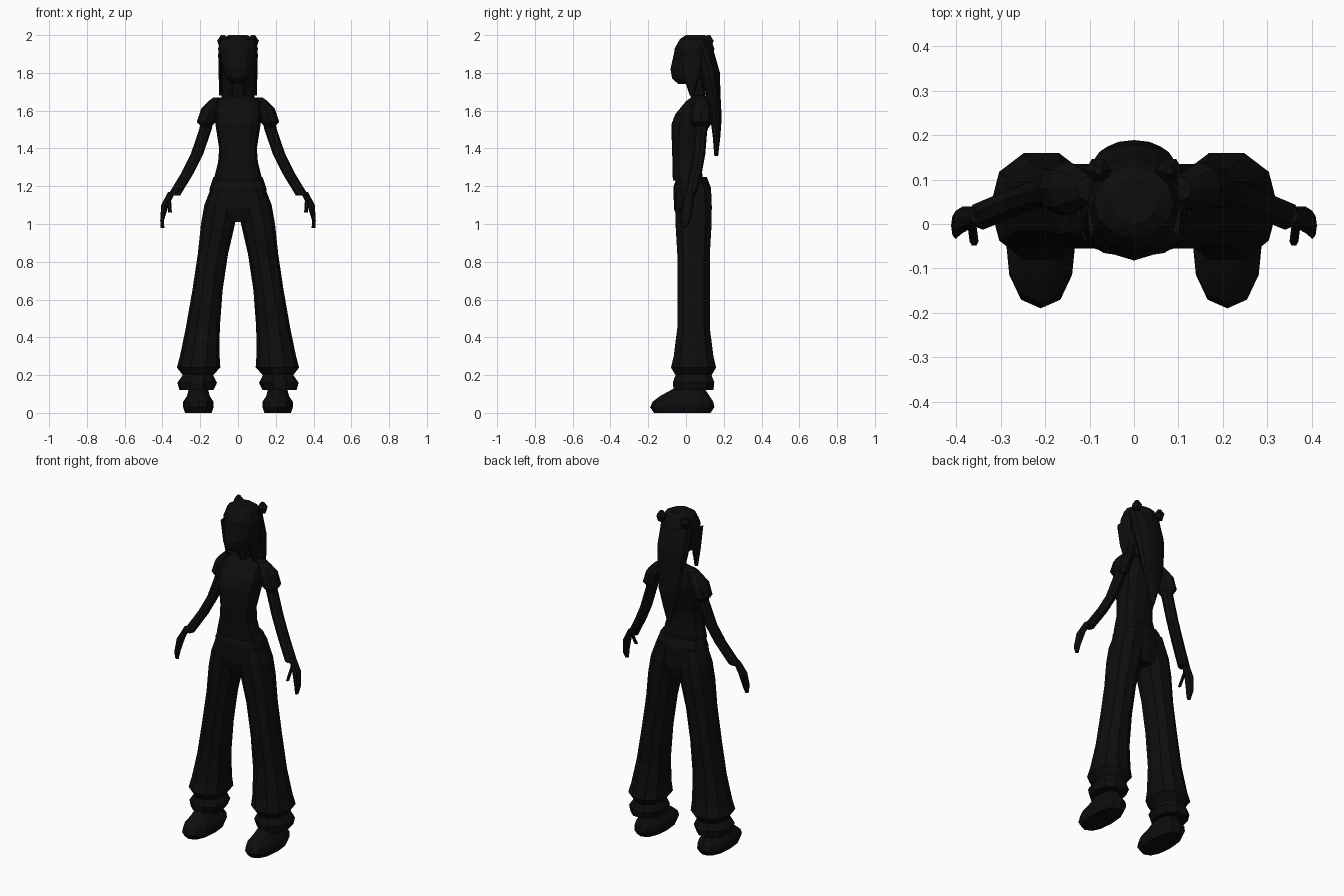
import bpy
import bmesh
import math
from mathutils import Vector

default_cube = bpy.data.objects.get("Cube")
if default_cube:
    bpy.data.objects.remove(default_cube, do_unlink=True)

# One matte near-black finish for the whole figure
black = bpy.data.materials.new("near_black")
black.use_nodes = True
colour = (.004, .004, .004, 1)
black.diffuse_color = colour
shader = black.node_tree.nodes["Principled BSDF"]
shader.inputs["Base Color"].default_value = colour
shader.inputs["Roughness"].default_value = 1


def finish(name, bm):
    """Turn a bmesh into a flat-shaded object with the shared material."""
    bmesh.ops.recalc_face_normals(bm, faces=bm.faces)
    mesh = bpy.data.meshes.new(name)
    bm.to_mesh(mesh)
    bm.free()
    mesh.materials.append(black)
    part = bpy.data.objects.new(name, mesh)
    bpy.context.collection.objects.link(part)
    return part


def rounded(value, power):
    """Square off a circle coordinate while keeping its sign."""
    return math.copysign(abs(value) ** power, value)


def ring_outline(centre, height, width, depth, sides, power):
    """Points of one horizontal cross-section."""
    for step in range(sides):
        angle = math.tau * step / sides
        x = centre.x + width * rounded(math.cos(angle), power)
        y = centre.y + depth * rounded(math.sin(angle), power)
        yield Vector((x, y, height))


def loft(name, bottom, top, rings, bow=(0, 0), sides=8, power=1, mirrored=False):
    """Skin rings of (height, half width, half depth) along a bowed axis."""
    bm = bmesh.new()
    bottom, top, bow = Vector(bottom), Vector(top), Vector(bow)
    base_height, top_height = rings[0][0], rings[-1][0]
    previous = None
    for height, width, *depth in rings:
        t = (height - base_height) / (top_height - base_height)
        centre = bottom.lerp(top, t) + bow * math.sin(math.pi * t)
        ring_depth = depth[0] if depth else width
        outline = ring_outline(centre, height, width, ring_depth, sides, power)
        loop = [bm.verts.new(point) for point in outline]
        if previous:
            for i in range(sides):
                j = (i + 1) % sides
                bm.faces.new((previous[i], previous[j], loop[j], loop[i]))
        else:
            bm.faces.new(loop)
        previous = loop
    bm.faces.new(previous)
    if mirrored:
        for vert in bm.verts:
            vert.co.x = -vert.co.x
    return finish(name, bm)


def loft_pair(name, *shape, **options):
    """Build the left part and its mirrored right twin."""
    loft("left_" + name, *shape, **options)
    loft("right_" + name, *shape, mirrored=True, **options)


# Head and neck
loft("face", bottom=(0, -.01), top=(0, .03), sides=12, rings=[
    (1.74, .03),
    (1.77, .06, .07),
    (1.82, .08, .09),
    (1.92, .09),
])
loft("neck", bottom=(0, .07), top=(0, .05), rings=[(1.64, .04), (1.78, .04)])

# Hair: cap, long tail down the back, side locks and two small buns
loft("hair_cap", bottom=(0, .04), top=(0, .05), sides=12, rings=[
    (1.85, .1),
    (1.93, .105),
    (1.98, .09, .08),
    (2, .05),
])
loft("back_hair", bottom=(0, .16), top=(0, .08), bow=(0, .03), sides=12, rings=[
    (1.36, .01, .01),
    (1.46, .04, .02),
    (1.56, .07, .03),
    (1.7, .09, .04),
    (1.8, .1, .06),
    (1.94, .1, .06),
])
loft_pair("side_lock", (.09, .03), (.095, .03), [
    (1.68, .01),
    (1.77, .01, .04),
    (1.9, .01, .06),
])
loft_pair("hair_bun", (.08, .12), (.08, .12), [
    (1.94, .02),
    (1.97, .03),
    (2, .01),
], sides=6)

# Fitted shirt, with a full chest and flared hem
loft("shirt", bottom=(0, .01), top=(0, .07), bow=(0, -.03), sides=12, power=.8, rings=[
    (1.23, .13, .08),
    (1.33, .105, .075),
    (1.4, .1, .08),
    (1.53, .12, .1),
    (1.58, .125, .095),
    (1.65, .12, .06),
    (1.68, .06, .03),
])
loft_pair("sleeve", (.17, .08), (.1, .08), [
    (1.51, .02, .04),
    (1.54, .05, .06),
    (1.61, .05, .06),
    (1.65, .04),
    (1.67, .03),
], bow=(.02, 0))

# Arms, wrists and relaxed hands
arm_rings = [(height, .033) for height in (1.15, 1.27, 1.37, 1.5, 1.6)]
loft_pair("arm", (.34, .02), (.15, .08), arm_rings, bow=(-.03, .02))
loft_pair("hand", (.4, -.01), (.35, .02), [
    (.98, .01),
    (1.02, .01, .03),
    (1.1, .02, .03),
    (1.17, .02),
], bow=(.02, 0))
loft_pair("thumb", (.36, -.04), (.365, 0), [
    (1.06, .01),
    (1.14, .01),
], sides=6)

# Wide trousers: hips, flared legs and gathered cuffs
loft("hips", bottom=(0, .04), top=(0, .03), sides=12, power=.8, rings=[
    (1.01, .08),
    (1.08, .16, .1),
    (1.19, .15, .1),
    (1.25, .13, .08),
])
loft_pair("trouser_leg", (.22, .04), (.07, .04), [
    (.12, .09, .11),
    (.16, .105, .115),
    (.2, .08, .1),
    (.24, .115, .125),
    (.3, .105, .11),
    (.45, .09),
    (.65, .08, .09),
    (.84, .08, .09),
    (1, .09, .1),
    (1.1, .09, .1),
    (1.2, .07, .09),
], bow=(.015, 0), sides=10, power=.9)

# Chunky rounded shoes
loft_pair("shoe", (.21, -.02), (.21, .04), [
    (0, .07, .15),
    (.03, .08, .17),
    (.06, .08, .16),
    (.09, .06, .13),
    (.13, .05, .08),
    (.16, .04, .06),
], bow=(0, -.02), sides=12, power=.85)
